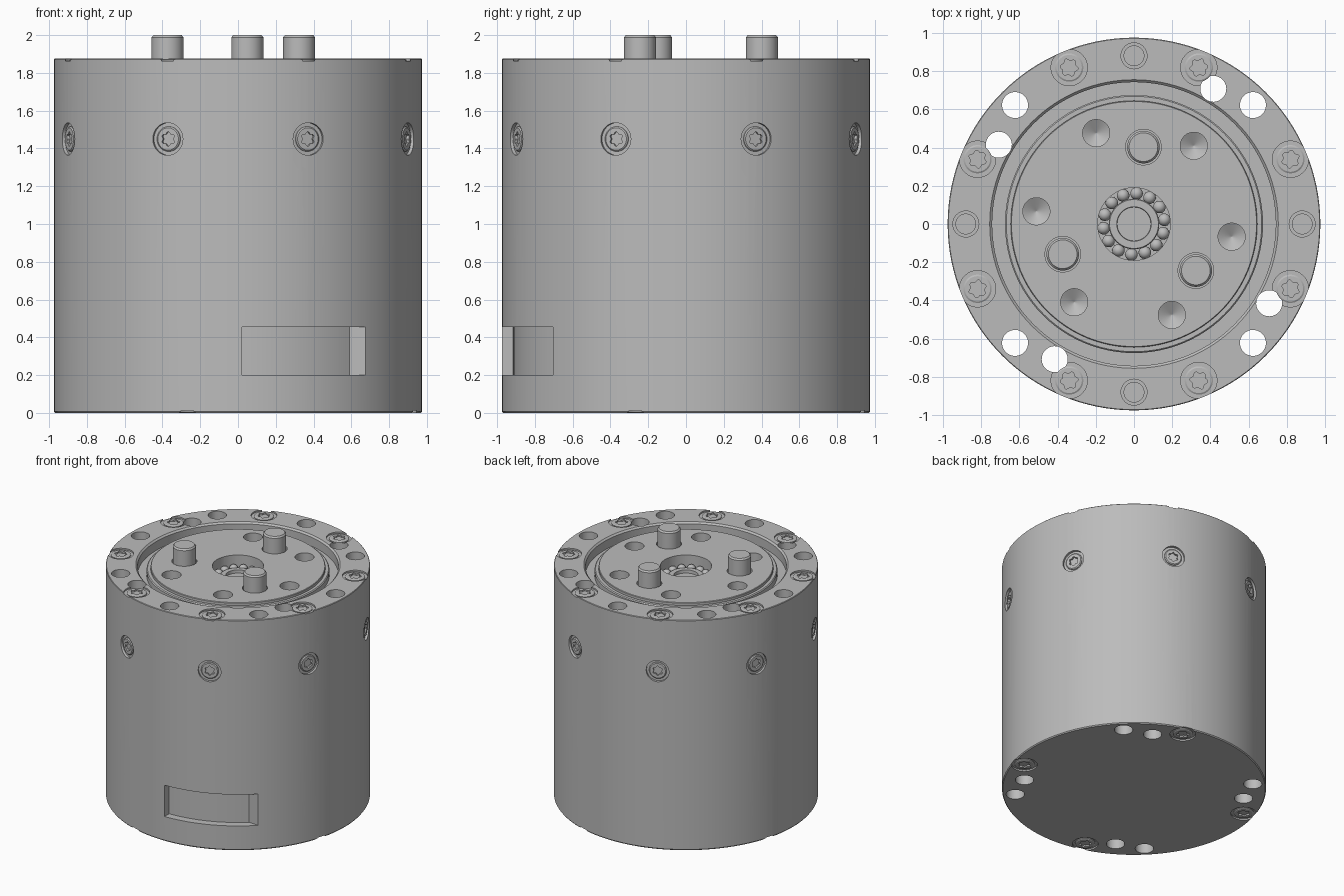
import bpy, bmesh, math
from mathutils import Matrix

cube = bpy.data.objects.get("Cube")
if cube:
    bpy.data.objects.remove(cube, do_unlink=True)

grey = bpy.data.materials.new("machined_grey")
grey.use_nodes = True
GREY = (0.5, 0.5, 0.5, 1)
grey.diffuse_color = GREY
grey.node_tree.nodes["Principled BSDF"].inputs["Base Color"].default_value = GREY

R, TOP = 0.975, 1.875      # housing radius and height
DECK = 1.865               # flange top


def loft(bm, profile, seg, place=Matrix()):
    """Closed solid of revolution; profile entries are (radius, z[, lobe depth])."""
    rings = []
    for r, z, *lobe in profile:
        ring = []
        for i in range(seg):
            a = 2 * math.pi * i / seg
            q = r + (lobe[0] * math.cos(6 * a) if lobe else 0)
            ring.append(bm.verts.new(place @ Matrix.Translation((q * math.cos(a), q * math.sin(a), z)).translation))
        rings.append(ring)
    faces = [bm.faces.new((a[i], a[(i + 1) % seg], b[(i + 1) % seg], b[i]))
             for a, b in zip(rings, rings[1:]) for i in range(seg)]
    faces.append(bm.faces.new(rings[0][::-1]))
    faces.append(bm.faces.new(rings[-1]))
    bmesh.ops.recalc_face_normals(bm, faces=faces)


def finish(bm, name):
    mesh = bpy.data.meshes.new(name)
    bm.to_mesh(mesh)
    bm.free()
    obj = bpy.data.objects.new(name, mesh)
    bpy.context.collection.objects.link(obj)
    mesh.materials.append(grey)
    return obj


def solid(name, profile, seg=64, place=Matrix()):
    bm = bmesh.new()
    loft(bm, profile, seg, place)
    return finish(bm, name)


def smooth(obj):
    bpy.ops.object.select_all(action='DESELECT')
    obj.select_set(True)
    bpy.context.view_layer.objects.active = obj
    bpy.ops.object.shade_smooth_by_angle(angle=math.radians(28))


def carve(obj, cutter):
    cutter.hide_render = True
    mod = obj.modifiers.new("cut", 'BOOLEAN')
    mod.operation, mod.solver, mod.object = 'DIFFERENCE', 'EXACT', cutter
    mod.use_self = True
    bpy.context.view_layer.update()
    mesh = bpy.data.meshes.new_from_object(obj.evaluated_get(bpy.context.evaluated_depsgraph_get()))
    obj.modifiers.clear()
    obj.data = mesh
    bpy.data.objects.remove(cutter, do_unlink=True)


def spots(radius, start, count, z, flip=False):
    """Placements around the vertical axis, facing up or down."""
    for i in range(count):
        turn = Matrix.Rotation(math.radians(start + 360 * i / count), 4, 'Z')
        m = turn @ Matrix.Translation((radius, 0, z))
        yield m @ Matrix.Rotation(math.pi, 4, 'X') if flip else m


def side_spots(radius, start, count, z):
    for m in spots(radius, start, count, z):
        yield m @ Matrix.Rotation(math.pi / 2, 4, 'Y')


# Housing with annular groove
housing = solid("housing", [(R - 0.006, 0), (R, 0.008), (R, TOP - 0.004), (R - 0.004, TOP),
                            (0.755, TOP), (0.742, TOP - 0.013), (0.742, 1.79)], 128)

# Screw seats, through holes and dowel holes
top_screws = list(spots(0.886, 22.5, 8, TOP))
bottom_screws = list(spots(0.886, -16, 4, 0, True))
side_screws = list(side_spots(R, 22.5, 8, 1.45))
seat = [(0.05, -0.06), (0.05, -0.012), (0.095, -0.012), (0.095, 0.05)]
side_seat = [(0.045, -0.06), (0.045, -0.02), (0.086, -0.02), (0.086, 0.05)]
through = [(0.068, -0.1), (0.068, 2.1)]
dowel = [(0.052, -0.3), (0.052, -0.15), (0.068, -0.15), (0.068, 0.05)]

bm = bmesh.new()
for m in top_screws + bottom_screws:
    loft(bm, seat, 40, m)
for m in side_screws:
    loft(bm, side_seat, 40, m)
for m in list(spots(0.88, 45, 4, 0)) + list(spots(0.82, 59.6, 4, 0)):
    loft(bm, through, 32, m)
for m in spots(0.88, 0, 4, TOP):
    loft(bm, dowel, 32, m)
carve(housing, finish(bm, "hole_cutter"))

# Curved recess low on the front
bm = bmesh.new()
start, end, floor_r = -math.acos(0.02 / 0.915), -math.asin(0.70 / 0.915), 0.915
outline = [(floor_r * math.cos(a), floor_r * math.sin(a))
           for a in (start + (end - start) * i / 16 for i in range(17))]
outline += [(0.85, -0.71), (0.85, -1.1), (0.02, -1.1)]
face = bm.faces.new([bm.verts.new((x, y, 0.2)) for x, y in outline])
wall = bmesh.ops.extrude_face_region(bm, geom=[face])
bmesh.ops.translate(bm, vec=(0, 0, 0.255), verts=[v for v in wall["geom"] if isinstance(v, bmesh.types.BMVert)])
bmesh.ops.recalc_face_normals(bm, faces=bm.faces)
carve(housing, finish(bm, "recess_cutter"))
smooth(housing)

# Output flange with bearing pocket, drilled holes and pin clearances
flange = solid("output_flange", [(0.675, 1.77), (0.675, 1.835), (0.668, 1.842), (0.645, 1.842),
                                 (0.645, DECK - 0.004), (0.641, DECK), (0.19, DECK),
                                 (0.19, 1.74)][:-2] + [(0.1, DECK)], 96)
# Lower body of the flange, giving depth to its holes
hub = [(0.60, 1.5), (0.60, 1.78)]
bm = bmesh.new()
loft(bm, hub, 96)
core = finish(bm, "flange_core")
union = flange.modifiers.new("join", 'BOOLEAN')
union.operation, union.solver, union.object = 'UNION', 'EXACT', core
bpy.context.view_layer.update()
joined = bpy.data.meshes.new_from_object(flange.evaluated_get(bpy.context.evaluated_depsgraph_get()))
flange.modifiers.clear()
flange.data = joined
bpy.data.objects.remove(core, do_unlink=True)

bm = bmesh.new()
for m in spots(0.515, 52.6, 6, DECK):
    loft(bm, [(0.001, -0.24), (0.071, -0.2), (0.071, 0.05)], 32, m)
for m in spots(0.405, 83, 3, DECK):
    loft(bm, [(0.093, -0.03), (0.093, 0.05)], 40, m)
loft(bm, [(0.19, 1.74), (0.19, 1.95)], 48)
carve(flange, finish(bm, "flange_cutter"))
smooth(flange)

# Open a matching cavity in the housing under the flange
carve(housing, solid("cavity_cutter", [(0.62, 1.45), (0.62, 1.9)], 96))
smooth(housing)

# Drive pins
for i, m in enumerate(spots(0.405, 83, 3, 0)):
    smooth(solid(f"drive_pin_{i + 1}", [(0.085, 1.8), (0.085, 1.988), (0.075, 2.0)], 40, m))

# Centre bearing: inner race, shaft end and balls
smooth(solid("bearing_inner_race", [(0.132, 1.73), (0.132, 1.785), (0.128, 1.79),
                                    (0.09, 1.79), (0.088, 1.765)], 48))
bm = bmesh.new()
for m in spots(0.16, 8, 14, 1.77):
    bmesh.ops.create_uvsphere(bm, u_segments=16, v_segments=10, radius=0.033, matrix=m)
smooth(finish(bm, "bearing_balls"))

# Screw heads with six-lobe sockets
head = [(0.074, -0.014), (0.074, -0.006), (0.066, -0.001), (0.041, -0.001, 0.006), (0.041, -0.04, 0.006)]
side_head = [(0.066, -0.024), (0.066, -0.014), (0.059, -0.008), (0.034, -0.008, 0.005), (0.034, -0.045, 0.005)]
for name, shape, places in (("top_screw", head, top_screws), ("bottom_screw", head, bottom_screws),
                            ("side_screw", side_head, side_screws)):
    for i, m in enumerate(places):
        smooth(solid(f"{name}_{i + 1}", shape, 48, m))
